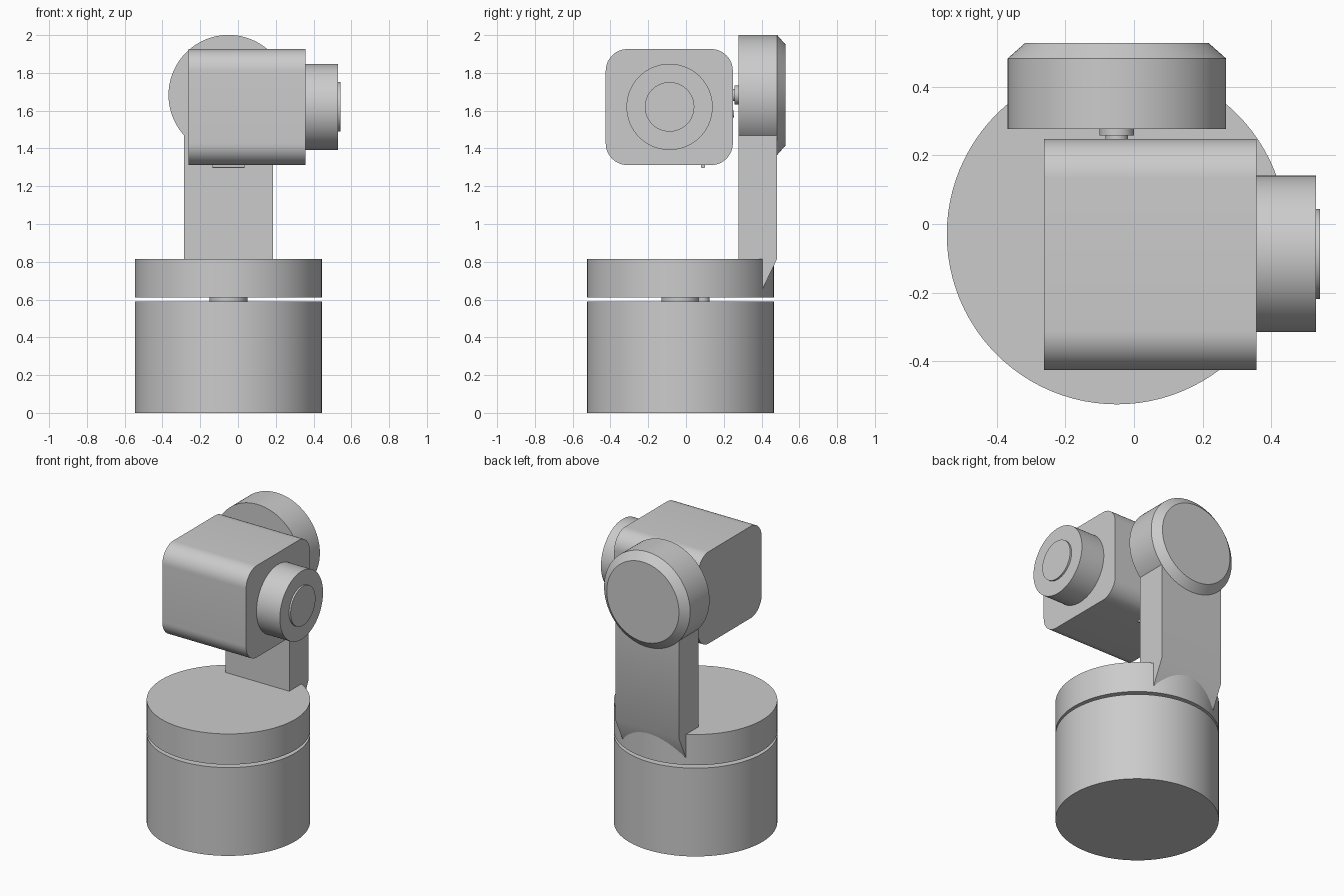
import bpy
import bmesh
import math
from mathutils import Matrix, Vector

cube = bpy.data.objects.get("Cube")
if cube:
    bpy.data.objects.remove(cube, do_unlink=True)

# One flat grey for every part
GREY = (0.6, 0.6, 0.6, 1)
grey = bpy.data.materials.new("light grey")
grey.use_nodes = True
grey.diffuse_color = GREY
grey.node_tree.nodes["Principled BSDF"].inputs["Base Color"].default_value = GREY

AXIS_X = -0.05   # shared axis of base and arm
BASE_Y = -0.03
PIVOT_Z = 1.683
LENS_Y, LENS_Z = -0.087, 1.62


def finish(name, bm):
    bmesh.ops.recalc_face_normals(bm, faces=bm.faces)
    mesh = bpy.data.meshes.new(name)
    bm.to_mesh(mesh)
    bm.free()
    mesh.materials.append(grey)
    obj = bpy.data.objects.new(name, mesh)
    bpy.context.collection.objects.link(obj)
    bpy.ops.object.select_all(action='DESELECT')
    obj.select_set(True)
    bpy.context.view_layer.objects.active = obj
    bpy.ops.object.shade_smooth_by_angle(angle=math.radians(30))
    return obj


def cylinder(name, start, axis, length, radius, end_radius=None, sides=96):
    """Cylinder or cone frustum running from start along axis."""
    bm = bmesh.new()
    direction = Vector(axis)
    place = Matrix.Translation(Vector(start) + direction * length / 2)
    turn = direction.to_track_quat('Z', 'Y').to_matrix().to_4x4()
    bmesh.ops.create_cone(bm, cap_ends=True, segments=sides, radius1=radius,
                          radius2=radius if end_radius is None else end_radius,
                          depth=length, matrix=place @ turn)
    return finish(name, bm)


def prism(name, profile, x0, x1):
    """Extrude a (y, z) profile from x0 to x1."""
    bm = bmesh.new()
    face = bm.faces.new([bm.verts.new((x0, y, z)) for y, z in profile])
    out = bmesh.ops.extrude_face_region(bm, geom=[face])
    verts = [v for v in out["geom"] if isinstance(v, bmesh.types.BMVert)]
    bmesh.ops.translate(bm, verts=verts, vec=(x1 - x0, 0, 0))
    return finish(name, bm)


def rounded_rect(u0, u1, v0, v1, r, steps=12):
    centres = [(u1 - r, v1 - r), (u0 + r, v1 - r), (u0 + r, v0 + r), (u1 - r, v0 + r)]
    points = []
    for quarter, (u, v) in enumerate(centres):
        for i in range(steps + 1):
            a = (quarter + i / steps) * math.pi / 2
            points.append((u + r * math.cos(a), v + r * math.sin(a)))
    return points


UP, BACK, SIDE = (0, 0, 1), (0, 1, 0), (1, 0, 0)

# Base, its shaft and locating pin, and the turntable
cylinder("base", (AXIS_X, BASE_Y, 0), UP, 0.59, 0.495)
cylinder("base_shaft", (AXIS_X, BASE_Y, 0.58), UP, 0.04, 0.1)
cylinder("base_pin", (AXIS_X, 0.09, 0.58), UP, 0.04, 0.035, sides=32)
cylinder("turntable", (AXIS_X, BASE_Y, 0.61), UP, 0.205, 0.495)

# Upright arm with a sloped foot that meets the turntable rim
prism("arm", [(0.277, 0.63), (0.393, 0.63), (0.482, 0.815),
              (0.482, 1.55), (0.277, 1.55)], AXIS_X - 0.235, AXIS_X + 0.235)

# Round pivot housing with a chamfered back
bm_housing = cylinder("pivot_housing", (AXIS_X, 0.277, PIVOT_Z), BACK, 0.205, 0.318)
cylinder("pivot_housing_chamfer", (AXIS_X, 0.482, PIVOT_Z), BACK, 0.045, 0.318, 0.267)

# Pivot shaft and pin between arm and camera
cylinder("pivot_shaft", (AXIS_X, 0.257, PIVOT_Z), BACK, 0.03, 0.05, sides=48)
cylinder("pivot_shaft_neck", (AXIS_X, 0.24, PIVOT_Z), BACK, 0.02, 0.033, sides=48)
cylinder("pivot_pin", (AXIS_X, 0.235, 1.583), BACK, 0.02, 0.018, sides=24)

# Camera body with rounded long edges
prism("camera_body", rounded_rect(-0.425, 0.248, 1.312, 1.926, 0.115), -0.262, 0.357)

# Small plate showing under the camera body
prism("camera_bottom_plate", rounded_rect(0.08, 0.1, 1.297, 1.34, 0.003, 3),
      AXIS_X - 0.085, AXIS_X + 0.085)

# Lens barrel and front glass
cylinder("lens_barrel", (0.35, LENS_Y, LENS_Z), SIDE, 0.18, 0.228)
cylinder("lens_glass", (0.52, LENS_Y, LENS_Z), SIDE, 0.022, 0.131, sides=64)
